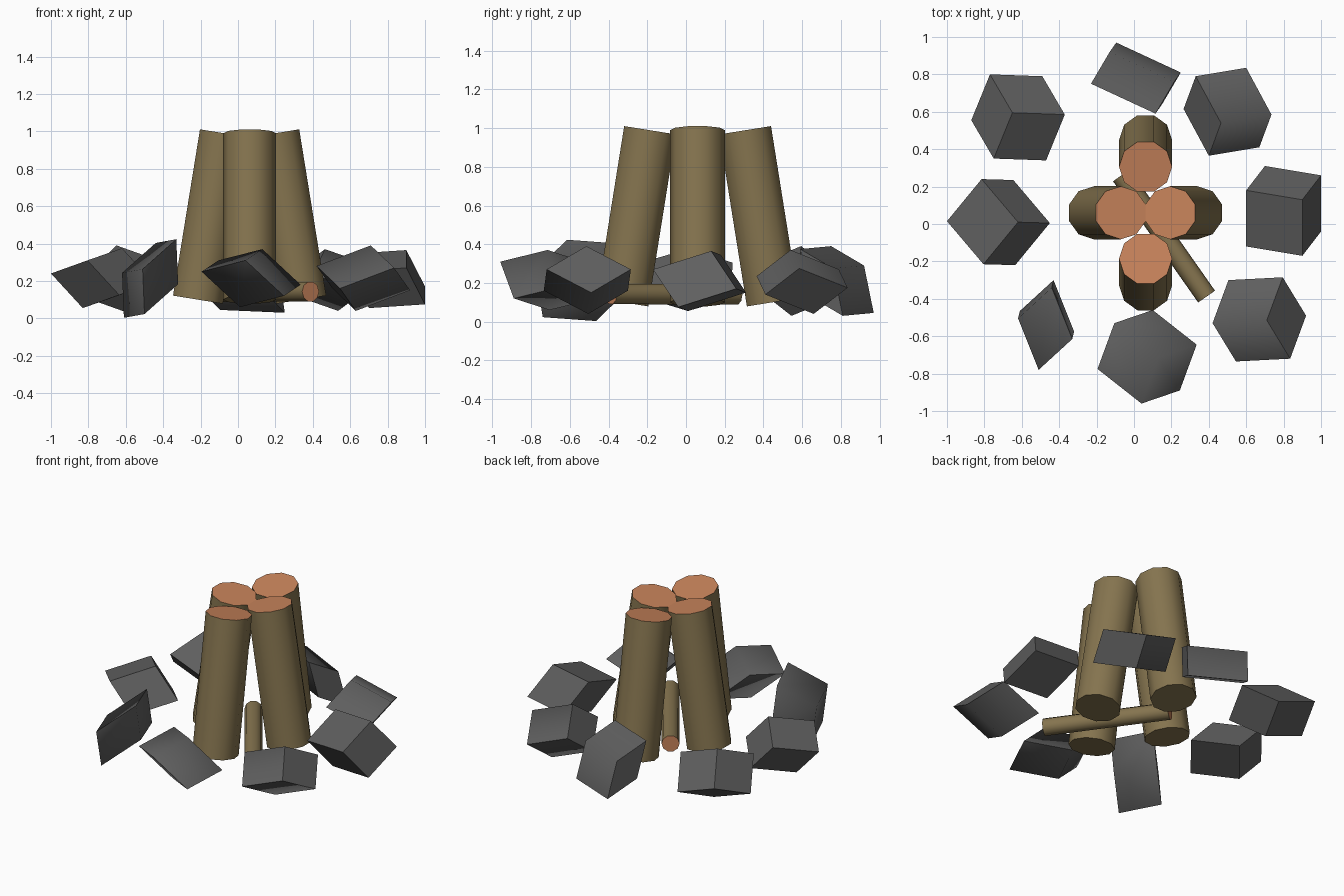
import bpy, bmesh, math
from mathutils import Vector, Matrix

if "Cube" in bpy.data.objects:
    bpy.data.objects.remove(bpy.data.objects["Cube"])


def material(name, rgb):
    m = bpy.data.materials.new(name)
    m.diffuse_color = (*rgb, 1.0)
    m.use_nodes = True
    m.node_tree.nodes["Principled BSDF"].inputs["Base Color"].default_value = m.diffuse_color
    return m


BARK = material("bark_brown", (0.235, 0.175, 0.078))
WOOD = material("cut_wood_orange", (0.58, 0.23, 0.105))
STONE = material("stone_grey", (0.115, 0.115, 0.115))


def finish(bm, name, mats, angle):
    bmesh.ops.recalc_face_normals(bm, faces=bm.faces[:])
    mesh = bpy.data.meshes.new(name)
    bm.to_mesh(mesh)
    bm.free()
    for m in mats:
        mesh.materials.append(m)
    ob = bpy.data.objects.new(name, mesh)
    bpy.context.collection.objects.link(ob)
    bpy.ops.object.select_all(action='DESELECT')
    ob.select_set(True)
    bpy.context.view_layer.objects.active = ob
    bpy.ops.object.shade_smooth_by_angle(angle=math.radians(angle))
    return ob


def log(name, bottom, top, radius, both_ends_cut=False, sides=10):
    """Ten-sided log between two points, with a cut-wood end."""
    bottom, top = Vector(bottom), Vector(top)
    axis = (top - bottom).normalized()
    side = axis.cross(Vector((0, 0, 1))).normalized()
    up = side.cross(axis)
    bm = bmesh.new()
    rings = []
    for c in (bottom, top):
        ring = []
        for k in range(sides):
            a = 2 * math.pi * k / sides
            ring.append(bm.verts.new(c + radius * (math.cos(a) * side + math.sin(a) * up)))
        rings.append(ring)
    lo, hi = rings
    for k in range(sides):
        n = (k + 1) % sides
        bm.faces.new((lo[k], lo[n], hi[n], hi[k]))
    bm.faces.new(hi).material_index = 1
    bm.faces.new(lo[::-1]).material_index = 1 if both_ends_cut else 0
    return finish(bm, name, (BARK, WOOD), 40)


def rock(name, centre, p1, p2, p3):
    """Skewed block: p1, p2, p3 are three successive corners from the centre."""
    p1, p2, p3 = Vector(p1), Vector(p2), Vector(p3)
    edges = Matrix((p2 - p1, p3 - p2, -p1 - p3)).transposed().to_4x4()
    bm = bmesh.new()
    bmesh.ops.create_cube(bm, size=1, matrix=Matrix.Translation(centre) @ edges)
    return finish(bm, name, (STONE,), 70)


# Four big logs leaning inwards
CX, CY = 0.062, 0.06
for name, dx, dy, foot, head in (
        ("log_left", -1, 0, 0.276, 0.132), ("log_right", 1, 0, 0.276, 0.132),
        ("log_front", 0, -1, 0.388, 0.246), ("log_back", 0, 1, 0.388, 0.246)):
    log(name, (CX + dx * foot, CY + dy * foot, 0.10),
        (CX + dx * head, CY + dy * head, 0.989), 0.142)

# Thin stick lying on the floor under them
log("small_stick", (-0.067, 0.26, 0.14), (0.388, -0.388, 0.143), 0.055, True)

# Ring of eight stones
ROCKS = {
    "rock_back_left": ((-.62, .57, .21), (-.15, .23, .02), (.13, .22, -.08), (.25, .015, .08)),
    "rock_back": ((.01, .78, .21), (-.105, .19, -.165), (.24, .03, -.18), (.14, -.14, -.08)),
    "rock_back_right": ((.50, .60, .205), (-.17, .19, .065), (.10, .235, -.03), (.235, -.015, .07)),
    "rock_right": ((.80, .07, .21), (-.10, .24, -.06), (.20, .19, -.04), (.20, -.11, -.135)),
    "rock_front_right": ((.67, -.51, .215), (-.165, .21, -.055), (.125, .225, .055), (.25, .02, -.065)),
    "rock_front": ((.07, -.71, .215), (.03, .25, -.095), (.265, .065, -.035), (.175, -.18, -.095)),
    "rock_front_left": ((-.47, -.54, .213), (.04, .24, -.05), (.15, -.035, -.03), (.14, -.075, .21)),
    "rock_left": ((-.725, .01, .215), (-.09, .23, .09), (.08, .225, -.095), (.275, -.005, -.025)),
}
for name, (centre, p1, p2, p3) in ROCKS.items():
    rock(name, centre, p1, p2, p3)
